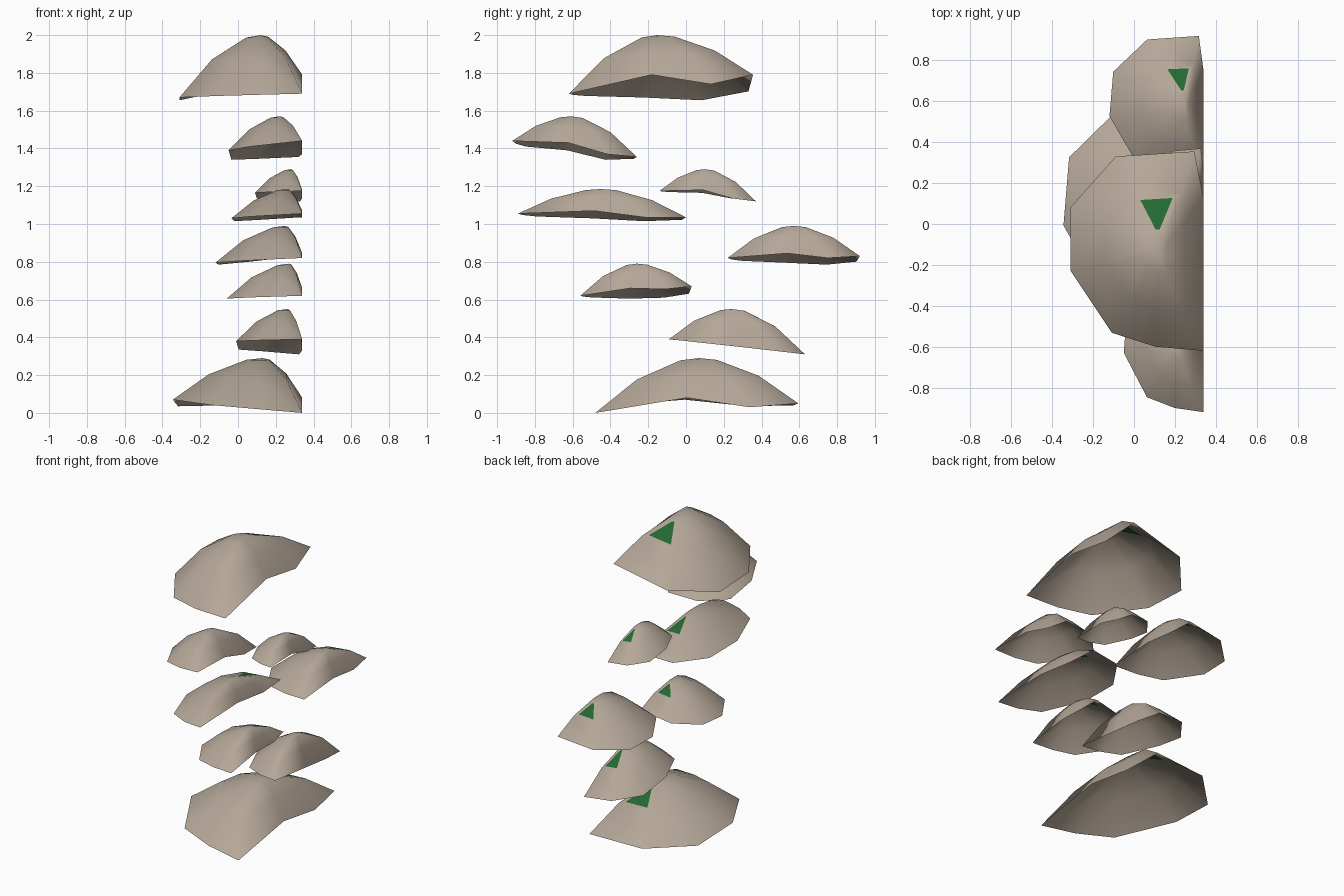
import bpy, bmesh
from mathutils import Vector

if "Cube" in bpy.data.objects:
    bpy.data.objects.remove(bpy.data.objects["Cube"])


def material(name, rgb):
    m = bpy.data.materials.new(name)
    m.diffuse_color = (*rgb, 1)
    m.use_nodes = True
    m.node_tree.nodes["Principled BSDF"].inputs["Base Color"].default_value = m.diffuse_color
    return m


tan = material("mushroom_tan", (0.46, 0.385, 0.315))
green = material("moss_green", (0.017, 0.14, 0.032))

BACK = 0.34  # flat wall side of every bracket
# rim outline as fractions of (depth, width)
RIM = [(1, 0), (.64, .03), (.29, .11), (0, .44), (.04, .75),
       (.40, .975), (.95, 1), (1, .76), (1, .45)]
# the big top bracket has a squarer rim
RIM_SQUARE = [(1, 0), (.64, .02), (.31, .09), (0, .40), (0, .72),
              (.34, .975), (.93, 1), (1, .77), (1, .45)]
# dome rings: (fraction of the way to the apex, fraction of the height)
RINGS = [(0, 0), (.40, .61), (.82, .96)]


def bracket(name, xmin, y0, y1, apex, heights, rim=RIM):
    """Open dome shell; heights = rim z at front, outer a, outer b, rear, wall a, wall b."""
    f, a, b, r, w1, w2 = heights
    zs = [f, f + (a - f) * .3, f + (a - f) * .6, a, b, b + (r - b) * .35, r, w1, w2]
    pts = [Vector((xmin + u * (BACK - xmin), y0 + v * (y1 - y0), z))
           for (u, v), z in zip(rim, zs)]
    apex = Vector(apex)
    bm = bmesh.new()
    rings = []
    for t, h in RINGS:
        rings.append([bm.verts.new((p.x + (apex.x - p.x) * t,
                                    p.y + (apex.y - p.y) * t,
                                    p.z + (apex.z - p.z) * h)) for p in pts])
    top = bm.verts.new(apex)
    n = len(pts)
    patch = None
    for i in range(n):
        j = (i + 1) % n
        for lo, hi in zip(rings, rings[1:]):
            face = bm.faces.new((lo[i], hi[i], hi[j], lo[j]))
            if i == 5 and lo is rings[1]:
                patch = face
        bm.faces.new((rings[-1][i], top, rings[-1][j]))
    bmesh.ops.recalc_face_normals(bm, faces=bm.faces)
    if sum(fc.normal.z for fc in bm.faces) < 0:
        bmesh.ops.reverse_faces(bm, faces=bm.faces)
    # green patch inset into the rear slope
    width = (rings[1][5].co - rings[1][6].co).length
    bmesh.ops.inset_individual(bm, faces=[patch], thickness=width * .19)
    patch.material_index = 1
    for fc in bm.faces:
        fc.smooth = True
    me = bpy.data.meshes.new(name)
    bm.to_mesh(me)
    bm.free()
    me.materials.append(tan)
    me.materials.append(green)
    bpy.context.collection.objects.link(bpy.data.objects.new(name, me))


# brackets from top to bottom
bracket("bracket_top", -.31, -.62, .355, (.12, -.15, 2.0),
        (1.69, 1.67, 1.655, 1.79, 1.74, 1.79), RIM_SQUARE)
bracket("bracket_upper_front", -.05, -.92, -.26, (.22, -.61, 1.57),
        (1.44, 1.39, 1.34, 1.355, 1.37, 1.43))
bracket("bracket_small", .09, -.14, .37, (.28, .10, 1.29),
        (1.175, 1.165, 1.135, 1.12, 1.135, 1.18))
bracket("bracket_middle_front", -.035, -.89, 0, (.26, -.45, 1.185),
        (1.055, 1.03, 1.015, 1.035, 1.035, 1.07))
bracket("bracket_middle_rear", -.12, .22, .92, (.25, .57, .99),
        (.82, .795, .785, .83, .82, .845))
bracket("bracket_lower_front", -.06, -.56, .03, (.27, -.26, .79),
        (.62, .605, .61, .67, .655, .66))
bracket("bracket_lower_rear", -.01, -.09, .63, (.26, .24, .55),
        (.39, .38, .335, .31, .33, .355))
bracket("bracket_bottom", -.345, -.48, .595, (.13, .07, .29),
        (0, .07, .035, .05, .03, .08))
